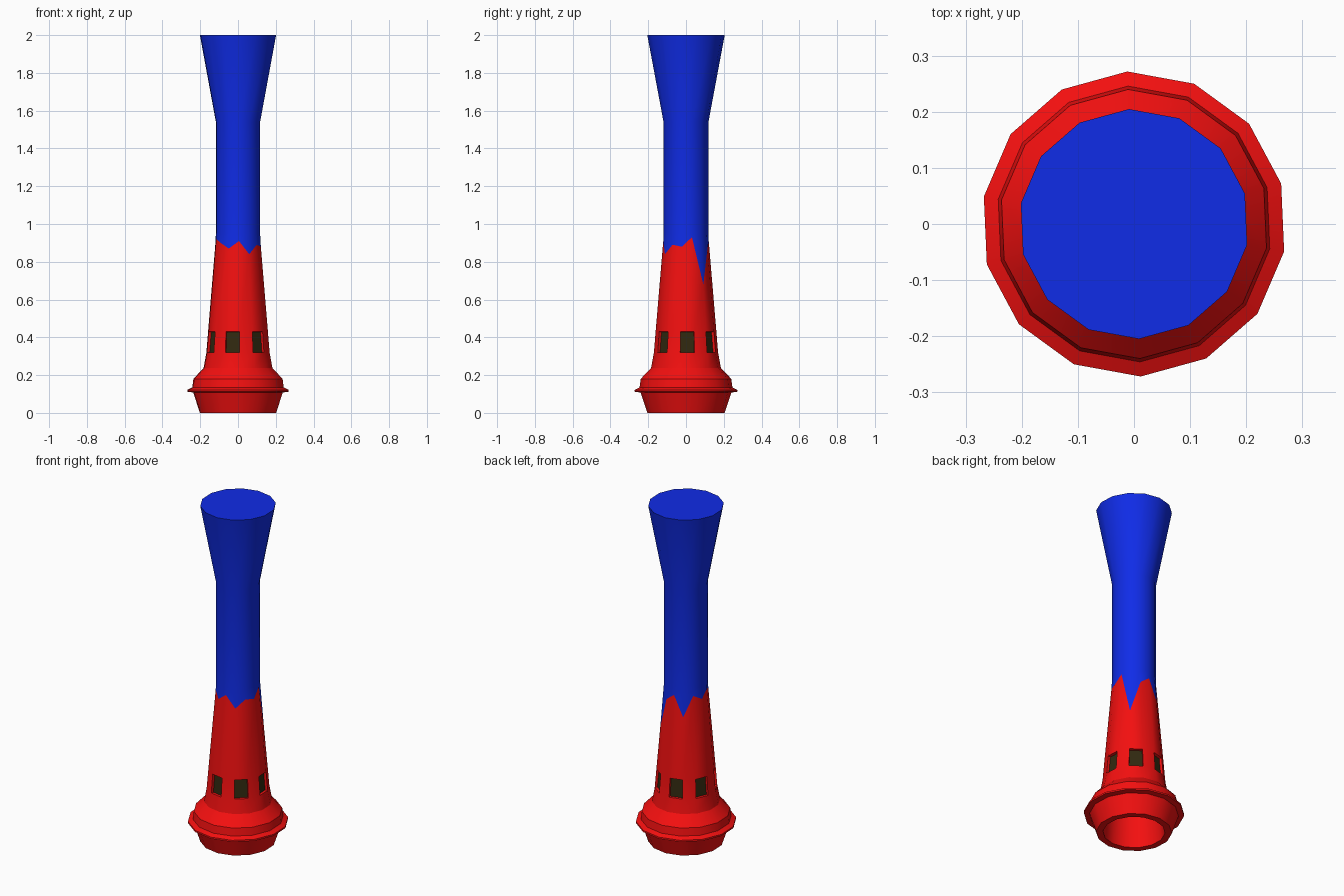
import bpy, bmesh, math

if "Cube" in bpy.data.objects:
    bpy.data.objects.remove(bpy.data.objects["Cube"])

SIDES = 14
START = math.radians(92.5)


def material(name, rgb):
    m = bpy.data.materials.new(name)
    m.diffuse_color = (*rgb, 1)
    m.use_nodes = True
    m.node_tree.nodes["Principled BSDF"].inputs["Base Color"].default_value = m.diffuse_color
    return m


red = material("red", (0.9, 0.005, 0.005))
blue = material("blue", (0.005, 0.025, 0.8))
dark = material("dark", (0.03, 0.022, 0.005))


def ring(r, z):
    return [(r, z)] * SIDES


def lathe(name, rings, mats, cap_first=False, cap_last=False, window_row=None):
    """Skin stacked rings of (radius, height); optionally recess alternate faces."""
    bm = bmesh.new()
    loops = []
    for rg in rings:
        loop = []
        for k, (r, z) in enumerate(rg):
            a = START + k * math.tau / SIDES
            loop.append(bm.verts.new((r * math.cos(a), r * math.sin(a), z)))
        loops.append(loop)
    windows = []
    for i, (lo, hi) in enumerate(zip(loops, loops[1:])):
        for k in range(SIDES):
            n = (k + 1) % SIDES
            f = bm.faces.new((lo[k], lo[n], hi[n], hi[k]))
            if i == window_row and k % 2 == 0:
                windows.append(f)
    if cap_first:
        bm.faces.new(loops[0][::-1])
    if cap_last:
        bm.faces.new(loops[-1])
    bm.normal_update()
    if windows:
        bmesh.ops.inset_individual(bm, faces=windows, thickness=0.002, depth=-0.015)
        for f in windows:
            f.material_index = 1
    me = bpy.data.meshes.new(name)
    bm.to_mesh(me)
    bm.free()
    for m in mats:
        me.materials.append(m)
    ob = bpy.data.objects.new(name, me)
    bpy.context.collection.objects.link(ob)
    bpy.ops.object.select_all(action='DESELECT')
    ob.select_set(True)
    bpy.context.view_layer.objects.active = ob
    bpy.ops.object.shade_smooth_by_angle(angle=math.radians(30))
    return ob


# Jagged seam following the cone of the base
heights = [.91, .79, .91, .88, .92, .90, .87, .91, .84, .89, .88, .93, .68, .87]
seam = [(max(0.119, 0.17 - (z - 0.32) * 0.084), z) for z in heights]

# Red base: hollow underside, flange, shoulder, windowed cone
profile = [(0.145, 0.29), (0.168, 0), (0.205, 0), (0.241, 0.108), (0.272, 0.112),
           (0.272, 0.122), (0.246, 0.135), (0.24, 0.18), (0.185, 0.238),
           (0.17, 0.32), (0.161, 0.43)]
lathe("base", [ring(*p) for p in profile] + [seam], [red, dark],
      cap_first=True, window_row=9)

# Blue column flaring to a flat top
lathe("column", [seam, ring(0.119, 0.95), ring(0.119, 1.54), ring(0.205, 2.0)],
      [blue], cap_last=True)
